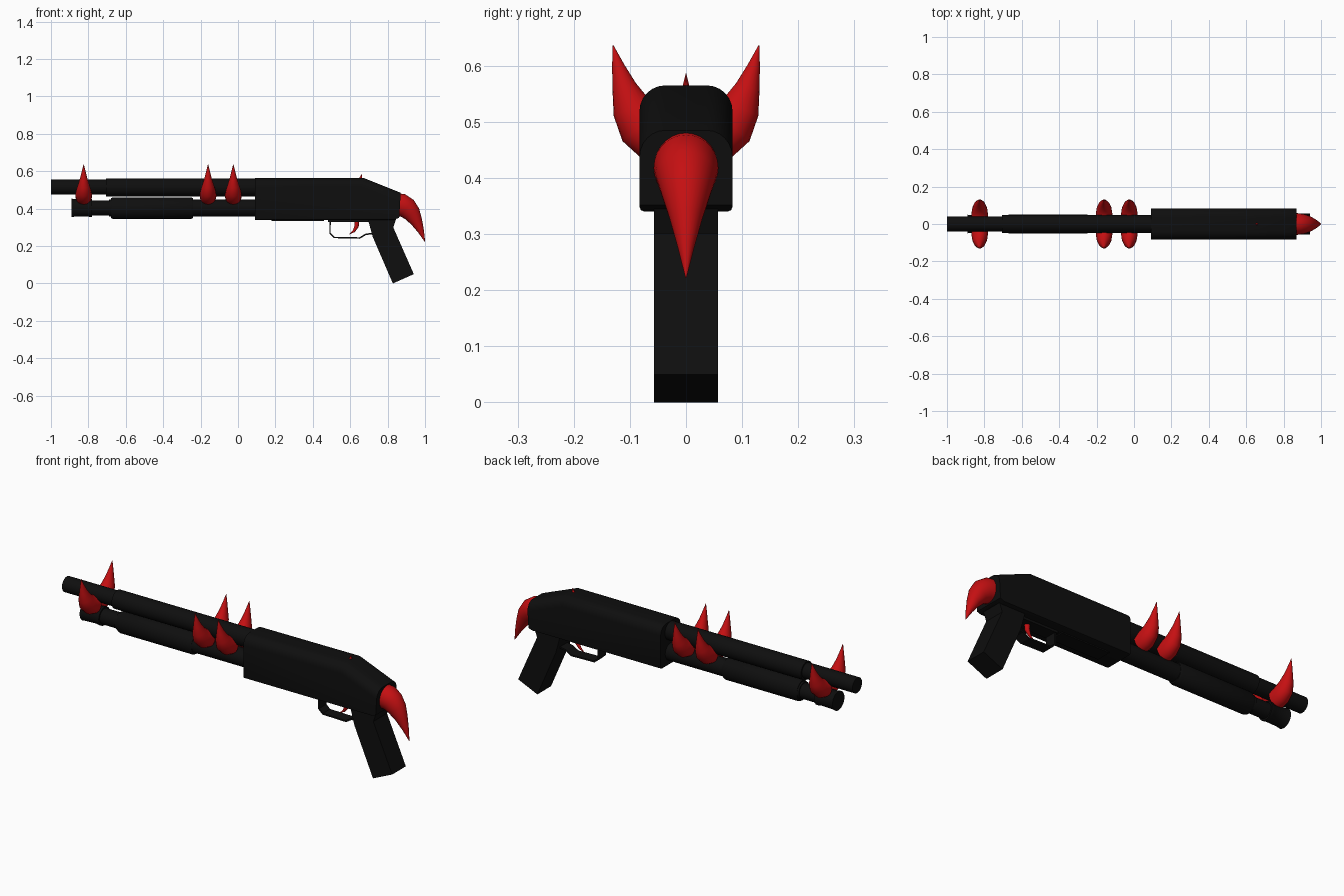
import bpy, bmesh, math
from mathutils import Vector

if "Cube" in bpy.data.objects:
    bpy.data.objects.remove(bpy.data.objects["Cube"])


def material(name, rgb):
    m = bpy.data.materials.new(name)
    m.diffuse_color = (*rgb, 1)
    m.use_nodes = True
    m.node_tree.nodes["Principled BSDF"].inputs["Base Color"].default_value = m.diffuse_color
    return m


BLACK = material("matte black", (0.0045, 0.0045, 0.0045))
RED = material("horn red", (0.56, 0.005, 0.006))


def finish(name, bm, mat, smooth=True):
    bmesh.ops.recalc_face_normals(bm, faces=bm.faces[:])
    me = bpy.data.meshes.new(name)
    bm.to_mesh(me)
    bm.free()
    me.materials.append(mat)
    ob = bpy.data.objects.new(name, me)
    bpy.context.collection.objects.link(ob)
    if smooth:
        bpy.ops.object.select_all(action='DESELECT')
        ob.select_set(True)
        bpy.context.view_layer.objects.active = ob
        bpy.ops.object.shade_smooth_by_angle(angle=math.radians(40))
    return ob


def skin(name, rings, mat):
    """Join equal rings of points into a capped tube."""
    bm = bmesh.new()
    vs = [[bm.verts.new(p) for p in r] for r in rings]
    n = len(vs[0])
    for a, b in zip(vs, vs[1:]):
        for i in range(n):
            bm.faces.new((a[i], a[(i + 1) % n], b[(i + 1) % n], b[i]))
    bm.faces.new(vs[0])
    bm.faces.new(vs[-1])
    return finish(name, bm, mat)


def lathe_x(name, z, profile, squash=1.0, n=24):
    """Round part along x from (x, radius) pairs."""
    ang = [2 * math.pi * i / n for i in range(n)]
    skin(name, [[(x, r * squash * math.cos(a), z + r * math.sin(a)) for a in ang]
                for x, r in profile], BLACK)


def horn(name, path, side, n=20, flat=1.0):
    """Tapered horn; path holds (point, radius), side is the axis across the bend."""
    pts = [Vector(p) for p, _ in path]
    side = Vector(side)
    rings = []
    for i, (_, r) in enumerate(path):
        t = (pts[min(i + 1, len(pts) - 1)] - pts[max(i - 1, 0)]).normalized()
        up = t.cross(side).normalized()
        rings.append([pts[i] + r * (flat * math.cos(a) * side + math.sin(a) * up)
                      for a in (2 * math.pi * k / n for k in range(n))])
    skin(name, rings, RED)


def prism(name, outline, half, bevels=()):
    """Extrude an x-z outline across y; bevels are (height test, radius, segments)."""
    bm = bmesh.new()
    f = bm.faces.new([bm.verts.new((x, -half, z)) for x, z in outline])
    ext = bmesh.ops.extrude_face_region(bm, geom=[f])
    bmesh.ops.translate(bm, vec=(0, 2 * half, 0),
                        verts=[v for v in ext["geom"] if isinstance(v, bmesh.types.BMVert)])
    for test, rad, seg in bevels:
        es = [e for e in bm.edges
              if abs(e.verts[0].co.y - e.verts[1].co.y) < 1e-5
              and abs(abs(e.verts[0].co.y) - half) < 1e-5
              and abs(e.verts[0].co.x - e.verts[1].co.x) > 0.05
              and all(test(v.co.z) for v in e.verts)]
        bmesh.ops.bevel(bm, geom=es, offset=rad, segments=seg, profile=0.5, affect='EDGES')
    return finish(name, bm, BLACK)


# Barrel, jacket, magazine tube and pump
lathe_x("barrel", 0.515, [(-1, 0.040), (0.12, 0.040)])
lathe_x("barrel_jacket", 0.514, [(-0.705, 0.048), (0.12, 0.048)])
lathe_x("magazine_tube", 0.404, [(-0.80, 0.040), (-0.69, 0.040), (-0.69, 0.045), (0.12, 0.045)])
lathe_x("magazine_cap", 0.404, [(-0.89, 0.050), (-0.875, 0.047), (-0.80, 0.045),
                                (-0.795, 0.048), (-0.78, 0.048)])
lathe_x("pump", 0.403, [(-0.68, 0.052), (-0.67, 0.057), (-0.25, 0.057), (-0.24, 0.052)], 0.88)

# Receiver with rounded top and grip
prism("receiver", [(0.09, 0.34), (0.09, 0.563), (0.67, 0.565), (0.87, 0.485),
                   (0.862, 0.352), (0.835, 0.34)], 0.083,
      [(lambda z: z > 0.47, 0.046, 6), (lambda z: z < 0.345, 0.009, 2)])
prism("grip", [(0.69, 0.36), (0.72, 0.25), (0.828, 0.0), (0.94, 0.05),
               (0.83, 0.30), (0.85, 0.36)], 0.057)
prism("loading_gate", [(0.18, 0.334), (0.18, 0.35), (0.46, 0.35), (0.46, 0.334)], 0.04)
prism("guard_mount", [(0.48, 0.328), (0.48, 0.35), (0.72, 0.35), (0.72, 0.328)], 0.035)

# Trigger guard band
bm = bmesh.new()
loop = [(0.492, 0.335), (0.492, 0.268), (0.515, 0.246), (0.65, 0.243), (0.682, 0.262), (0.72, 0.268)]
rows = [[bm.verts.new((x, y, z)) for y in (-0.03, 0.03)] for x, z in loop]
for a, b in zip(rows, rows[1:]):
    bm.faces.new((a[0], a[1], b[1], b[0]))
guard = finish("trigger_guard", bm, BLACK, smooth=False)
mod = guard.modifiers.new("thickness", 'SOLIDIFY')
mod.thickness = 0.008
mod.offset = 0

# Trigger and small sight spike
horn("trigger", [((0.635, 0, 0.335), 0.014), ((0.634, 0, 0.305), 0.012),
                 ((0.62, 0, 0.28), 0.007), ((0.595, 0, 0.262), 0.001)], (0, 1, 0), 10)
horn("sight_spike", [((0.655, 0, 0.55), 0.009), ((0.657, 0, 0.566), 0.007),
                     ((0.663, 0, 0.586), 0.0006)], (0, 1, 0), 10, 0.8)

# Large rear horn
horn("rear_horn", [((0.845, 0, 0.422), 0.061), ((0.875, 0, 0.418), 0.062),
                   ((0.903, 0, 0.403), 0.057), ((0.930, 0, 0.373), 0.047),
                   ((0.955, 0, 0.330), 0.032), ((0.978, 0, 0.280), 0.017),
                   ((1.0, 0, 0.222), 0.001)], (0, 1, 0), 28, 0.93)

# Paired side horns along the barrel
for i, x in enumerate((-0.825, -0.16, -0.025)):
    for s, label in ((-1, "near"), (1, "far")):
        horn(f"side_horn_{label}_{i + 1}",
             [((x, s * 0.025, 0.470), 0.050), ((x, s * 0.055, 0.476), 0.049),
              ((x, s * 0.079, 0.495), 0.045), ((x, s * 0.097, 0.525), 0.035),
              ((x, s * 0.110, 0.562), 0.022), ((x, s * 0.121, 0.600), 0.011),
              ((x, s * 0.130, 0.636), 0.001)], (1, 0, 0), 20, 0.9)
